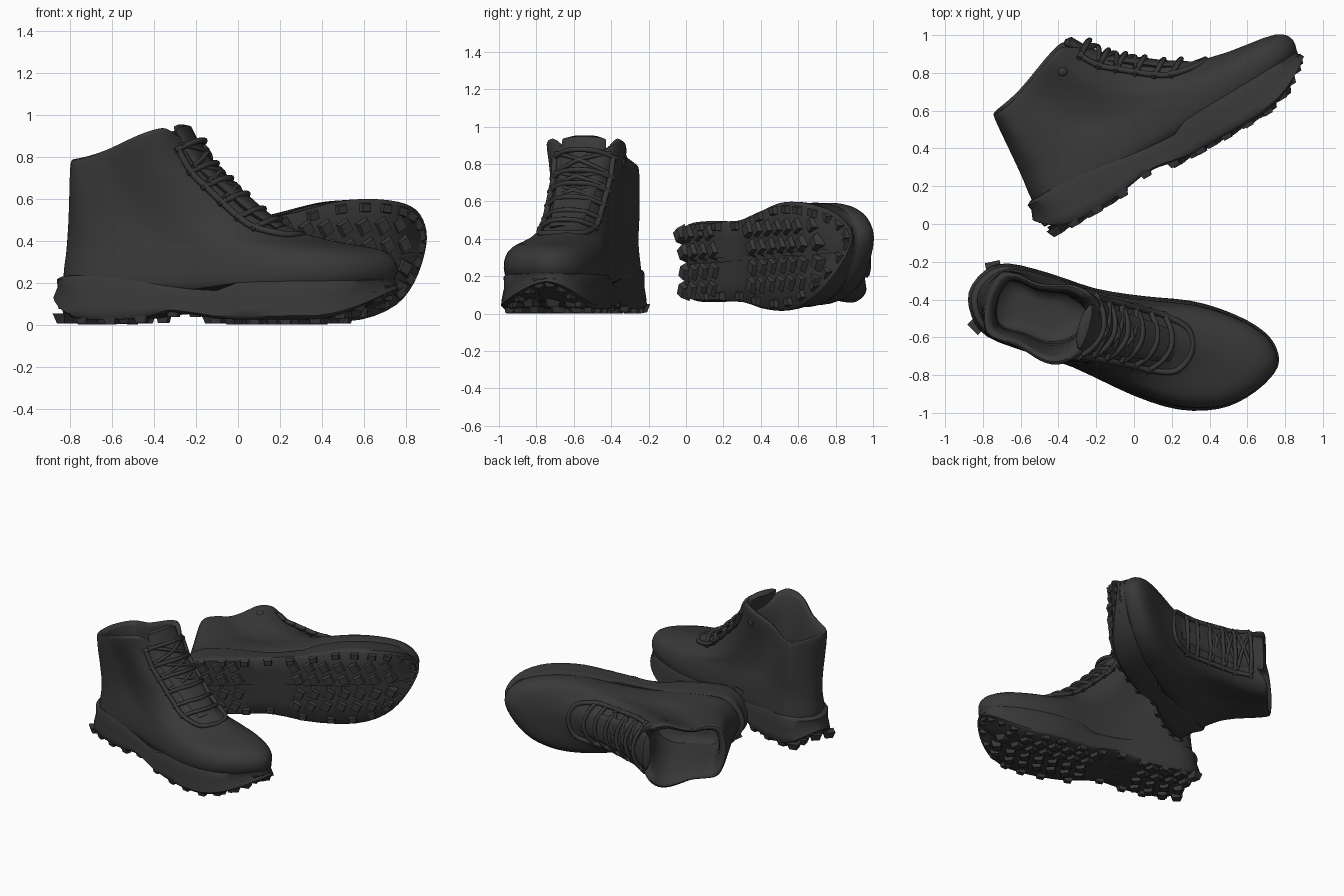
import bpy, bmesh, math
from mathutils import Matrix, Vector

if "Cube" in bpy.data.objects:
    bpy.data.objects.remove(bpy.data.objects["Cube"])

mat = bpy.data.materials.new("charcoal")
mat.use_nodes = True
mat.diffuse_color = (0.04, 0.04, 0.04, 1)
mat.node_tree.nodes["Principled BSDF"].inputs["Base Color"].default_value = mat.diffuse_color

# Footprint of a right boot: heel at x = 0, toe along +x, inner side on +y
KEYS = [(-.04, 0), (.01, .13), (.12, .2), (.35, .21), (.6, .2), (.85, .23), (1.1, .275),
        (1.3, .275), (1.47, .245), (1.58, .19), (1.64, .1), (1.62, 0), (1.53, -.13),
        (1.4, -.23), (1.2, -.29), (.95, -.285), (.6, -.23), (.35, -.22), (.12, -.2), (.01, -.12)]
X0, X1 = -.04, 1.64


def smooth_path(keys, steps, closed):
    pts = [Vector(k) for k in keys]
    n, out = len(pts), []
    for i in range(n if closed else n - 1):
        a, b, c, d = [pts[j % n] if closed else pts[min(max(j, 0), n - 1)] for j in range(i - 1, i + 3)]
        for s in range(steps):
            t = s / steps
            out.append(b + (c - a) * t / 2 + (a * 2 - b * 5 + c * 4 - d) * t**2 / 2
                       + (b * 3 - a - c * 3 + d) * t**3 / 2)
    return out if closed else out + [pts[-1]]


OUTLINE = smooth_path(KEYS, 3, True)


def finish(obj, smooth=True):
    obj.data.materials.append(mat)
    bpy.context.view_layer.objects.active = obj
    bpy.ops.object.select_all(action='DESELECT')
    obj.select_set(True)
    if smooth:
        bpy.ops.object.shade_smooth_by_angle(angle=math.radians(50))


def add_mesh(name, bm, frame, smooth=True, subdivide=False):
    bm.transform(frame)
    bmesh.ops.remove_doubles(bm, verts=bm.verts, dist=.0005)
    bmesh.ops.recalc_face_normals(bm, faces=bm.faces)
    me = bpy.data.meshes.new(name)
    bm.to_mesh(me)
    bm.free()
    obj = bpy.data.objects.new(name, me)
    bpy.context.collection.objects.link(obj)
    finish(obj, smooth)
    if subdivide:
        obj.modifiers.new("Rounding", 'SUBSURF').levels = 1
        obj.modifiers["Rounding"].render_levels = 1


def loft(name, rings, frame, subdivide=False):
    bm = bmesh.new()
    loops = [[bm.verts.new(p) for p in r] for r in rings]
    for a, b in zip(loops, loops[1:]):
        for i in range(len(a)):
            j = (i + 1) % len(a)
            bm.faces.new((a[i], a[j], b[j], b[i]))
    bm.faces.new(loops[0])
    bm.faces.new(loops[-1])
    add_mesh(name, bm, frame, True, subdivide)


def tube(name, keys, radius, frame):
    cu = bpy.data.curves.new(name, 'CURVE')
    cu.dimensions = '3D'
    cu.bevel_depth, cu.bevel_resolution, cu.use_fill_caps = radius, 2, True
    pts = smooth_path(keys, 5, False)
    sp = cu.splines.new('POLY')
    sp.points.add(len(pts) - 1)
    for p, v in zip(sp.points, pts):
        p.co = (*(frame @ v), 1)
    sp.use_smooth = True
    obj = bpy.data.objects.new(name, cu)
    bpy.context.collection.objects.link(obj)
    finish(obj, False)


# Upper levels: heel x, front x, heel z, front z, heel width, front width, front notch
LEVELS = [(.02, 1.58, .1, .14, .9, .88, 0), (.005, 1.63, .2, .22, .94, .96, 0),
          (.01, 1.64, .27, .28, .9, .96, 0), (.02, 1.61, .33, .335, .87, .9, 0),
          (.025, 1.53, .385, .37, .85, .78, 0), (.03, 1.3, .44, .395, .84, .64, 0),
          (.035, 1.1, .5, .46, .84, .56, 0), (.04, .97, .57, .54, .84, .53, 0),
          (.045, .84, .64, .66, .84, .55, 0), (.05, .73, .71, .77, .83, .6, 0),
          (.055, .68, .76, .88, .82, .66, .03), (.06, .67, .785, .94, .8, .68, .08),
          (.075, .65, .79, .955, .75, .63, .1), (.1, .62, .78, .94, .66, .54, .1),
          (.12, .59, .7, .8, .6, .46, 0), (.12, .6, .5, .5, .62, .42, 0),
          (.1, .62, .3, .3, .66, .45, 0), (.2, .5, .29, .29, .35, .2, 0)]


def upper_ring(xb, xf, zb, zf, wb, wf, notch):
    ring = []
    for p in OUTLINE:
        u = (p.x - X0) / (X1 - X0)
        s = u * u * (3 - 2 * u)
        dip = notch * max(0, (u - .85) / .15)
        ring.append((xb + u * (xf - xb), p.y * (wb + (wf - wb) * s), zb + (zf - zb) * s - dip))
    return ring


def sole_bottom(x):
    z = .025 + .035 * math.exp(-((x - .62) / .14)**2)
    if x > 1.3:
        z += .14 * ((x - 1.3) / .34)**2
    if x < .14:
        z += .1 * ((.14 - x) / .18)**2
    return z


def sole_ring(height, sx, sy):
    ring = []
    for p in OUTLINE:
        x = .8 + (p.x - .8) * sx
        top = .19 + .035 * math.cos((x - .1) * 4) * (x < .9) + .04 * max(0, x - .9)
        b = sole_bottom(p.x)
        ring.append((x, p.y * sy, b + (top - b) * height))
    return ring


def instep(x):
    fronts = [(l[1], l[3]) for l in LEVELS[3:12]]
    for (xa, za), (xb, zb) in zip(fronts, fronts[1:]):
        if xb <= x <= xa:
            return za + (zb - za) * (xa - x) / (xa - xb)
    return fronts[-1][1]


def add_lugs(name, frame):
    bm = bmesh.new()

    def lug(x, y, z, size, turn):
        m = Matrix.Translation((x, y, z)) @ Matrix.Rotation(turn, 4, 'Z') @ Matrix.Diagonal((*size, 1))
        new = bmesh.ops.create_cube(bm, size=1, matrix=m)["verts"]
        for v in new:
            if v.co.z < z:
                v.co.x += (x - v.co.x) * .35
                v.co.y += (y - v.co.y) * .35
    # rim lugs follow the footprint
    n = len(OUTLINE)
    for i in range(0, n, 2):
        p, d = OUTLINE[i], OUTLINE[(i + 1) % n] - OUTLINE[i - 1]
        lug(.8 + (p.x - .8) * .95, p.y * .87, sole_bottom(p.x) + .002, (.07, .055, .05), math.atan2(d.y, d.x))
    # chevron lugs under the heel and forefoot
    for k in range(14):
        x = .1 + k * .105
        if .45 < x < .8:
            continue
        for side in (-1, 1):
            for y in (.055, .15):
                lug(x - y * .3, side * y, sole_bottom(x), (.08, .085, .046), side * .5)
    add_mesh(name, bm, frame, False)


def build_boot(side, frame, slump, splay):
    # the soft shaft sinks, leans and opens out above the toe box
    def relax(points):
        out = []
        for x, y, z in points:
            k = max(0, z - .5)
            out.append((x, y * (1 + splay * k) - .06 * k, z if z < .3 else .3 + (z - .3) * slump))
        return out

    loft(side + "_upper", [relax(upper_ring(*l)) for l in LEVELS], frame, True)
    # Sole with flared edge and curved underside
    profile = [(1.05, .955, .93), (.95, .98, .965), (.6, .975, .965), (.3, .99, 1), (.1, 1, 1.01),
               (0, .98, .95), (0, .97, .5), (0, .97, .05)]
    loft(side + "_sole", [sole_ring(*r) for r in profile], frame)
    add_lugs(side + "_lugs", frame)

    # Padded tongue running down the instep
    rings = []
    for x, z, w, t in [(.58, .945, .07, .015), (.6, .93, .11, .03), (.63, .86, .115, .035),
                       (.69, .76, .115, .035), (.82, .655, .11, .03), (.96, .535, .1, .03), (1.08, .46, .08, .02)]:
        ring = []
        for i in range(16):
            a = i * math.tau / 16
            ring.append((x + t * math.cos(a) * .8, .015 + w * math.sin(a), z + t * math.cos(a) * .6))
        rings.append(relax(ring))
    loft(side + "_tongue", rings, frame)

    # Eyelet band in a U round the lace area
    rows = [.69, .75, .82, .9, .98, 1.06]
    band = [(x - .07, -.135, instep(x) - .02) for x in rows]
    band += [(1.13, -.1, .43), (1.18, .02, .43), (1.13, .13, .43)]
    band += [(x - .07, .165, instep(x) - .02) for x in reversed(rows)]
    tube(side + "_eyelet_band", relax(band), .016, frame)

    # Laces: straight rows, crossing near the top
    for i, x in enumerate(rows):
        z = instep(x)
        row = [(x - .08, -.15, z - .03), (x - .015, -.07, z + .01), (x + .01, .015, z + .02),
               (x - .015, .1, z + .01), (x - .08, .18, z - .03)]
        tube(side + "_lace_row", relax(row), .014, frame)
        if 0 < i < 4:
            xp = rows[i - 1]
            zp = instep(xp)
            for a, b in ((-.125, .155), (.155, -.125)):
                cross = [(x - .06, a, z), ((x + xp) / 2, .015, (z + zp) / 2 + .02), (xp - .06, b, zp)]
                tube(side + "_lace_cross", relax(cross), .012, frame)
    # Ankle rivets
    for y in (-.18, .18):
        bm = bmesh.new()
        centre = Vector(relax([(.5, y, .81)])[0])
        bmesh.ops.create_uvsphere(bm, u_segments=12, v_segments=8, radius=.028,
                                  matrix=Matrix.Translation(centre) @ Matrix.Diagonal((1, .6, 1, 1)))
        add_mesh(side + "_ankle_rivet", bm, frame)


# Standing boot
stand = Matrix.Translation((-.836, -.37, 0)) @ Matrix.Rotation(math.radians(-16), 4, 'Z')
build_boot("right", stand, 1, .25)

# Mirrored boot lying on its outer side
lying = (Matrix.Translation((-.435, -.075, .268)) @ Matrix.Rotation(math.radians(30), 4, 'Z')
         @ Matrix.Rotation(math.radians(-2.2), 4, 'Y') @ Matrix.Rotation(math.radians(-87), 4, 'X')
         @ Matrix.Diagonal((1, -1, 1, 1)))
build_boot("left", lying, .88, .5)
